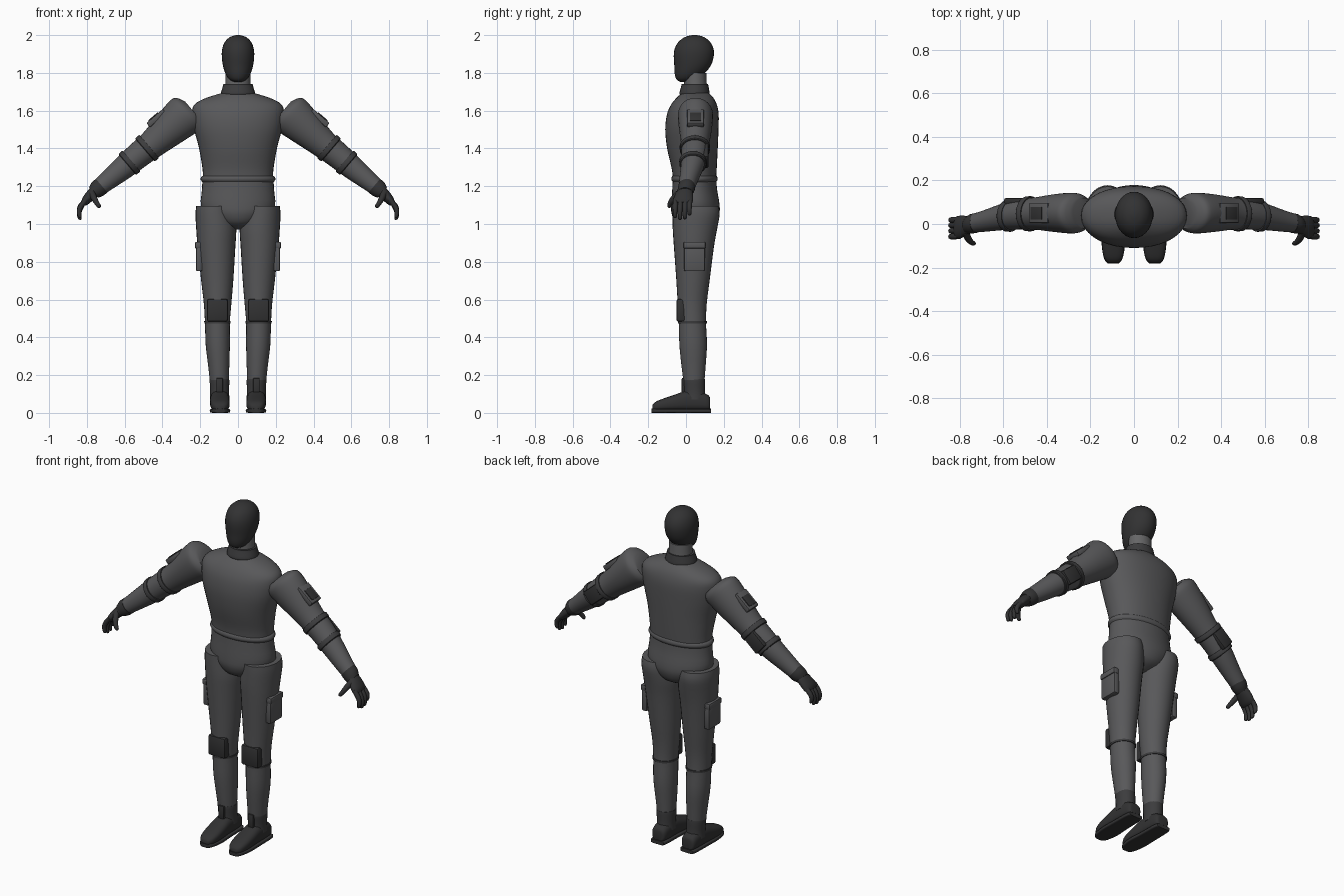
import bpy, bmesh, math
from mathutils import Vector, Matrix

X, Y, Z = Vector((1, 0, 0)), Vector((0, 1, 0)), Vector((0, 0, 1))
ARM = Vector((0.76, 0, -0.65)).normalized()    # direction down the arm
OUT = Vector((0.65, 0, 0.76)).normalized()     # upper side of the arm


def material(name, c):
    m = bpy.data.materials.new(name)
    m.diffuse_color = (*c, 1)
    return m


SUIT = material("grey suit", (0.098, 0.098, 0.102))
NECK = material("light grey neck", (0.13, 0.13, 0.133))
DARK = material("dark gear", (0.032, 0.032, 0.033))
STRAP = material("charcoal strap", (0.045, 0.045, 0.047))


def finish(bm, name, mat, mirror):
    bmesh.ops.recalc_face_normals(bm, faces=bm.faces)
    me = bpy.data.meshes.new(name)
    bm.to_mesh(me)
    bm.free()
    me.materials.append(mat)
    ob = bpy.data.objects.new(name, me)
    bpy.context.collection.objects.link(ob)
    bpy.context.view_layer.objects.active = ob
    ob.select_set(True)
    bpy.ops.object.shade_smooth_by_angle(angle=math.radians(40))
    ob.select_set(False)
    if mirror:
        mod = ob.modifiers.new("mirror", 'MIRROR')
        mod.use_mirror_merge = False
    return ob


def loft(name, rings, mat, u=X, v=Y, mirror=False, seg=28, steps=3, p=2.0):
    """Skin through rings of (x, y, z, half width along u, half width along v)."""
    pts = []
    n = len(rings)
    for i in range(n - 1):
        a, b, c, d = (rings[max(i - 1, 0)], rings[i], rings[i + 1], rings[min(i + 2, n - 1)])
        for k in range(steps):
            t = k / steps
            pts.append([0.5 * (2 * q + (r - o) * t + (2 * o - 5 * q + 4 * r - s) * t * t
                               + (3 * q - o - 3 * r + s) * t ** 3)
                        for o, q, r, s in zip(a, b, c, d)])
    pts.append(rings[-1])
    bm = bmesh.new()
    loops = []
    for x, y, z, a, b in pts:
        ring = []
        for k in range(seg):
            t = math.tau * k / seg
            cu, cv = math.cos(t), math.sin(t)
            cu = math.copysign(abs(cu) ** (2 / p), cu)
            cv = math.copysign(abs(cv) ** (2 / p), cv)
            ring.append(bm.verts.new(Vector((x, y, z)) + u * a * cu + v * b * cv))
        loops.append(ring)
    for r, s in zip(loops, loops[1:]):
        for k in range(seg):
            bm.faces.new((r[k], r[(k + 1) % seg], s[(k + 1) % seg], s[k]))
    bm.faces.new(loops[0])
    bm.faces.new(loops[-1])
    return finish(bm, name, mat, mirror)


def box(name, loc, size, mat, bevel=0.008, axes=(X, Y, Z)):
    """Bevelled mirrored box whose edges follow the given axes."""
    bm = bmesh.new()
    rot = Matrix(axes).transposed().to_4x4()
    bmesh.ops.create_cube(bm, size=1, matrix=Matrix.Translation(loc) @ rot
                          @ Matrix.Diagonal((*size, 1)))
    bmesh.ops.bevel(bm, geom=bm.edges[:], offset=bevel, segments=2, profile=0.5, affect='EDGES')
    return finish(bm, name, mat, True)


def tube(name, path, radii, mat):
    """Finger: short skin along a path, with rounded ends."""
    path = [Vector(q) for q in path]
    d0, d1 = (path[1] - path[0]).normalized(), (path[-1] - path[-2]).normalized()
    rings = [(*q, r, r) for q, r in zip(path, radii)]
    rings.append((*(path[-1] + d1 * radii[-1] * 0.7), radii[-1] * 0.5, radii[-1] * 0.5))
    d = (d0 + d1).normalized()
    u = Y.cross(d).normalized()
    loft(name, rings, mat, u, d.cross(u), True, 10, 2)


# Head, neck and collar
loft("head", [(0, 0.0, 1.752, 0.02, 0.03), (0, 0.0, 1.765, 0.045, 0.05),
              (0, 0.018, 1.795, 0.066, 0.078), (0, 0.035, 1.84, 0.08, 0.097),
              (0, 0.041, 1.89, 0.086, 0.106), (0, 0.043, 1.93, 0.083, 0.102),
              (0, 0.044, 1.965, 0.069, 0.083), (0, 0.045, 1.99, 0.042, 0.05),
              (0, 0.045, 2.0, 0.01, 0.012)], DARK)
loft("neck", [(0, 0.052, 1.68, 0.07, 0.062), (0, 0.05, 1.74, 0.066, 0.06),
              (0, 0.05, 1.80, 0.066, 0.058)], NECK)
loft("collar", [(0, 0.045, 1.685, 0.088, 0.078), (0, 0.045, 1.695, 0.09, 0.08),
                (0, 0.047, 1.73, 0.08, 0.072), (0, 0.047, 1.74, 0.078, 0.07)], STRAP)

# Jacket and trousers seat
loft("torso", [(0, 0.045, 1.25, 0.185, 0.115), (0, 0.043, 1.30, 0.189, 0.12),
               (0, 0.034, 1.40, 0.206, 0.134), (0, 0.031, 1.50, 0.232, 0.141),
               (0, 0.036, 1.58, 0.243, 0.137), (0, 0.042, 1.63, 0.233, 0.122),
               (0, 0.047, 1.665, 0.175, 0.1), (0, 0.05, 1.695, 0.08, 0.07)], SUIT, p=2.15, seg=36)
loft("waistband", [(0, 0.045, 1.222, 0.188, 0.114), (0, 0.045, 1.235, 0.198, 0.122),
                   (0, 0.045, 1.25, 0.194, 0.12), (0, 0.045, 1.256, 0.185, 0.114)], SUIT, seg=36)
loft("pelvis", [(0, 0.045, 1.24, 0.188, 0.115), (0, 0.046, 1.18, 0.191, 0.119),
                (0, 0.05, 1.10, 0.197, 0.128), (0, 0.05, 1.05, 0.17, 0.125),
                (0, 0.05, 1.0, 0.105, 0.098), (0, 0.05, 0.97, 0.03, 0.03)], SUIT, seg=36)

# Legs
loft("trouser_leg", [(0.121, 0.05, 1.095, 0.1, 0.122), (0.121, 0.053, 1.05, 0.104, 0.125),
                     (0.115, 0.047, 0.97, 0.106, 0.117), (0.114, 0.042, 0.88, 0.1, 0.106),
                     (0.11, 0.037, 0.7, 0.085, 0.088), (0.108, 0.033, 0.58, 0.073, 0.077),
                     (0.109, 0.034, 0.48, 0.066, 0.072), (0.107, 0.038, 0.36, 0.064, 0.073),
                     (0.102, 0.04, 0.25, 0.056, 0.064), (0.099, 0.042, 0.17, 0.05, 0.056)],
     SUIT, mirror=True)
box("knee_pad", (0.109, -0.026, 0.543), (0.112, 0.05, 0.12), DARK, 0.012)
loft("knee_strap", [(0.109, 0.034, 0.474, 0.069, 0.077), (0.109, 0.034, 0.486, 0.07, 0.077)],
     STRAP, mirror=True, steps=1)
box("cargo_pocket", (0.205, 0.045, 0.825), (0.035, 0.112, 0.15), SUIT, 0.008)
box("pocket_flap", (0.209, 0.045, 0.888), (0.038, 0.118, 0.036), SUIT, 0.008)

# Boots
loft("boot_shaft", [(0.097, 0.045, 0.07, 0.052, 0.06), (0.097, 0.045, 0.11, 0.05, 0.056),
                    (0.098, 0.043, 0.165, 0.052, 0.058), (0.098, 0.043, 0.18, 0.051, 0.057)],
     STRAP, mirror=True)
box("boot_tongue", (0.097, -0.012, 0.145), (0.036, 0.022, 0.08), DARK, 0.006)
loft("boot", [(0.097, 0.128, 0.045, 0.025, 0.026), (0.097, 0.118, 0.053, 0.042, 0.041),
              (0.097, 0.06, 0.063, 0.049, 0.053), (0.097, 0.0, 0.063, 0.05, 0.053),
              (0.096, -0.06, 0.053, 0.052, 0.043), (0.095, -0.12, 0.043, 0.05, 0.033),
              (0.095, -0.16, 0.035, 0.04, 0.024), (0.095, -0.178, 0.028, 0.022, 0.013)],
     DARK, X, Z, True, p=2.7)
loft("boot_sole", [(0.097, 0.133, 0.011, 0.03, 0.011), (0.097, 0.12, 0.011, 0.047, 0.011),
                   (0.097, 0.0, 0.011, 0.051, 0.011), (0.095, -0.09, 0.011, 0.054, 0.011),
                   (0.095, -0.16, 0.011, 0.042, 0.011), (0.095, -0.182, 0.011, 0.024, 0.011)],
     DARK, X, Z, True, p=5)

# Sleeves, running from the shoulder to the wrist
loft("sleeve", [(0.232, 0.05, 1.592, 0.075, 0.07), (0.262, 0.05, 1.587, 0.107, 0.09),
                (0.30, 0.05, 1.56, 0.108, 0.093), (0.37, 0.05, 1.498, 0.094, 0.086),
                (0.455, 0.048, 1.422, 0.076, 0.074), (0.53, 0.044, 1.362, 0.069, 0.069),
                (0.60, 0.033, 1.303, 0.063, 0.061), (0.68, 0.015, 1.237, 0.052, 0.05),
                (0.745, 0.002, 1.185, 0.043, 0.042)], SUIT, OUT, Y, True)
arm_axes = (ARM, Y, OUT)
patch = Vector((0.30, 0.05, 1.56)) + ARM * 0.10
box("shoulder_patch", patch + OUT * 0.086, (0.115, 0.09, 0.03), SUIT, 0.006, arm_axes)
box("patch_inset", patch + OUT * 0.101 + ARM * 0.008, (0.066, 0.058, 0.009), DARK, 0.001, arm_axes)

# Elbow straps and pad
for i, (x, y, z, r) in enumerate([(0.482, 0.047, 1.401, 0.079), (0.575, 0.037, 1.324, 0.071)]):
    c = Vector((x, y, z))
    loft(f"elbow_strap_{i + 1}", [(*(c + ARM * t), r + e, r + e) for t, e in
                                  ((-0.015, -0.001), (-0.011, 0.002), (0.011, 0.001), (0.015, -0.003))],
         STRAP, OUT, Y, True, steps=1)
box("elbow_pad", (0.53, 0.104, 1.362), (0.11, 0.03, 0.085), DARK, 0.008, arm_axes)

# Gloves
loft("glove_cuff", [(0.722, 0.005, 1.203, 0.047, 0.045), (0.745, 0.001, 1.184, 0.046, 0.045),
                    (0.765, -0.005, 1.166, 0.036, 0.038)], DARK, OUT, Y, True)
loft("glove_palm", [(0.75, -0.003, 1.18, 0.03, 0.036), (0.78, -0.01, 1.152, 0.028, 0.048),
                    (0.808, -0.016, 1.122, 0.023, 0.053), (0.82, -0.017, 1.107, 0.014, 0.046)],
     DARK, OUT, Y, True)
for i, (y, drop) in enumerate([(-0.056, 0.01), (-0.03, 0.0), (-0.004, 0.004), (0.02, 0.024)]):
    tube(f"finger_{i + 1}", [(0.803, y, 1.13), (0.828, y - 0.001, 1.096 + drop * 0.3),
                             (0.841, y - 0.002, 1.062 + drop * 0.7), (0.839, y - 0.002, 1.03 + drop)],
         (0.014, 0.014, 0.0125, 0.011), DARK)
tube("thumb", [(0.775, -0.035, 1.165), (0.762, -0.065, 1.137), (0.748, -0.083, 1.112),
               (0.736, -0.09, 1.094)], (0.018, 0.016, 0.013, 0.011), DARK)
